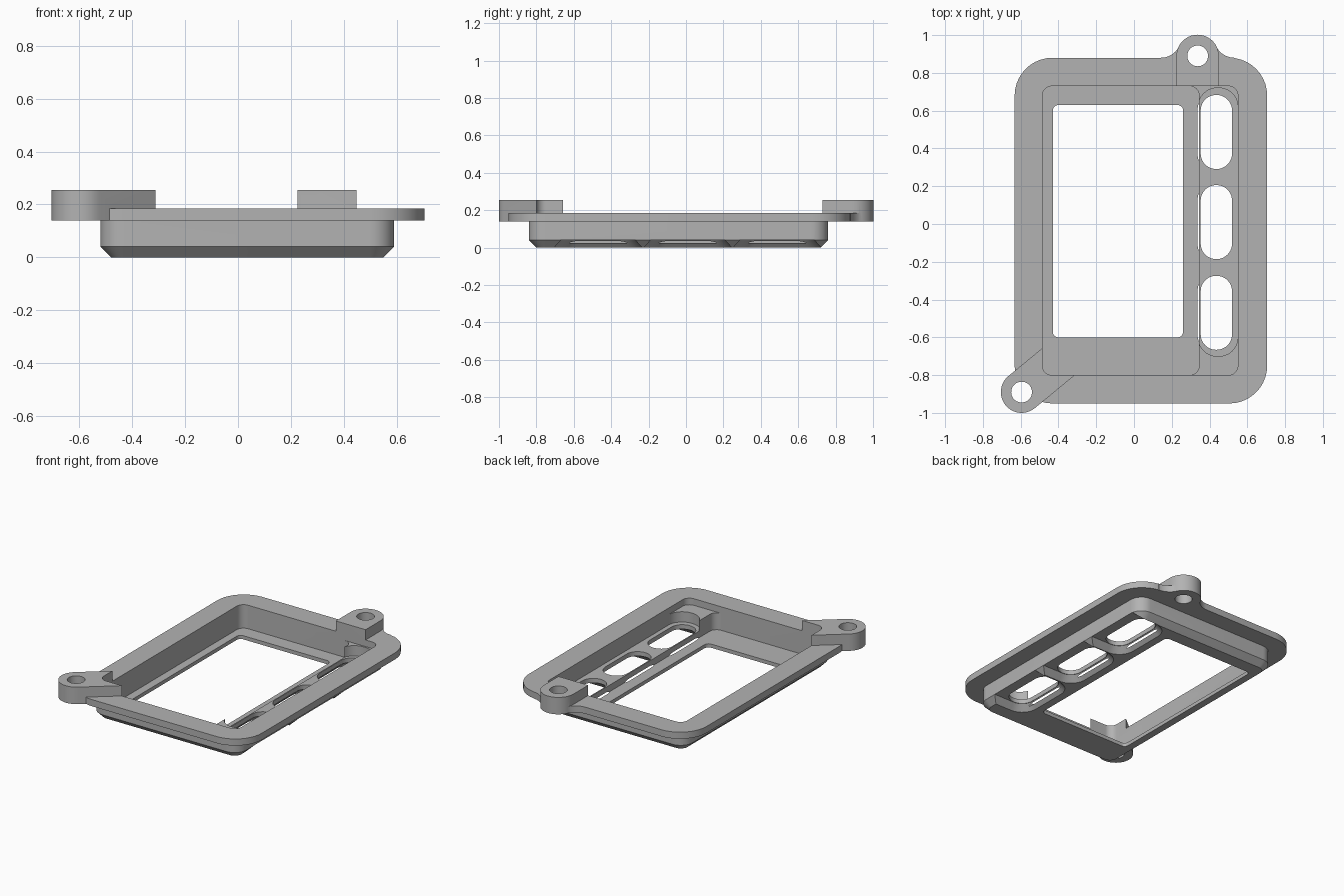
import bpy, bmesh, math

cube = bpy.data.objects.get("Cube")
if cube:
    bpy.data.objects.remove(cube, do_unlink=True)

grey = bpy.data.materials.new("plain grey")
grey.use_nodes = True
colour = (0.45, 0.45, 0.45, 1)
grey.diffuse_color = colour
grey.node_tree.nodes["Principled BSDF"].inputs["Base Color"].default_value = colour


def arc(cx, cy, r, a0, a1, n=10):
    step = math.radians(a1 - a0) / n
    return [(cx + r * math.cos(math.radians(a0) + i * step),
             cy + r * math.sin(math.radians(a0) + i * step)) for i in range(n + 1)]


def rounded(x0, x1, y0, y1, r):
    return (arc(x1 - r, y1 - r, r, 0, 90) + arc(x0 + r, y1 - r, r, 90, 180)
            + arc(x0 + r, y0 + r, r, 180, 270) + arc(x1 - r, y0 + r, r, 270, 360))


def circle(cx, cy, r):
    return arc(cx, cy, r, 0, 360, 40)[:-1]


def capsule(cx, cy, r, length, angle):
    # Half-round at the centre, a second one further along the angle
    ex = cx + length * math.cos(math.radians(angle))
    ey = cy + length * math.sin(math.radians(angle))
    return (arc(cx, cy, r, angle + 90, angle + 270, 20)
            + arc(ex, ey, r, angle - 90, angle + 90, 20))


def loft(name, *sections):
    # Solid through outlines of equal point count, given as (z, outline)
    bm = bmesh.new()
    rings = [[bm.verts.new((x, y, z)) for x, y in pts] for z, pts in sections]
    bm.faces.new(rings[0][::-1])
    bm.faces.new(rings[-1])
    count = len(rings[0])
    for low, high in zip(rings, rings[1:]):
        for i in range(count):
            j = (i + 1) % count
            bm.faces.new((low[i], low[j], high[j], high[i]))
    bmesh.ops.recalc_face_normals(bm, faces=bm.faces)
    mesh = bpy.data.meshes.new(name)
    bm.to_mesh(mesh)
    bm.free()
    obj = bpy.data.objects.new(name, mesh)
    obj.data.materials.append(grey)
    bpy.context.collection.objects.link(obj)
    return obj


def prism(name, pts, z0, z1):
    return loft(name, (z0, pts), (z1, pts))


def combine(target, tool, operation):
    mod = target.modifiers.new("combine", 'BOOLEAN')
    mod.operation = operation
    mod.solver = 'EXACT'
    mod.object = tool
    bpy.context.view_layer.objects.active = target
    bpy.ops.object.modifier_apply(modifier=mod.name)
    bpy.data.objects.remove(tool, do_unlink=True)


FLANGE_LOW, FLANGE_TOP, LUG_TOP = 0.14, 0.185, 0.255
BACK = (0.337, 0.89)
FRONT = (-0.595, -0.89)

# Tray body with chamfered lower edge
frame = loft("bezel_frame",
             (0, rounded(-0.48, 0.55, -0.80, 0.72, 0.05)),
             (0.04, rounded(-0.52, 0.59, -0.84, 0.76, 0.09)),
             (0.16, rounded(-0.52, 0.59, -0.84, 0.76, 0.09)))

# Flange around the rim
combine(frame, prism("flange", rounded(-0.632, 0.705, -0.95, 0.88, 0.2),
                     FLANGE_LOW, FLANGE_TOP), 'UNION')

# Curved web joining the back lug to the flange
half = 0.196
web = (arc(BACK[0] - half, 0.99, 0.11, -90, -27)
       + arc(BACK[0] + half, 0.99, 0.11, 207, 270)
       + [(BACK[0] + half, 0.8), (BACK[0] - half, 0.8)])
combine(frame, prism("lug_web", web, FLANGE_LOW, FLANGE_TOP), 'UNION')

# Screw lugs
combine(frame, prism("back_lug", capsule(*BACK, 0.112, 0.3, -90), FLANGE_LOW, LUG_TOP), 'UNION')
combine(frame, prism("front_lug", capsule(*FRONT, 0.11, 0.33, 39.5), FLANGE_LOW, LUG_TOP), 'UNION')

# Pockets: wide upper one, deep main one, side channel with round ends
cuts = [
    prism("upper_pocket", rounded(-0.485, 0.55, -0.80, 0.73, 0.05), FLANGE_LOW, 0.4),
    prism("main_pocket", rounded(-0.485, 0.345, -0.80, 0.73, 0.05), 0.025, 0.4),
    prism("side_channel", rounded(0.34, 0.55, -0.70, 0.72, 0.1), 0.07, 0.4),
    prism("window", rounded(-0.43, 0.26, -0.60, 0.63, 0.03), -0.1, 0.4),
]

# Side slots, flared underneath and open towards the outer edge
for y in (-0.47, 0.01, 0.487):
    cuts.append(prism("slot", rounded(0.353, 0.519, y - 0.196, y + 0.196, 0.082), -0.1, 0.4))
    cuts.append(loft("slot_flare",
                     (-0.01, rounded(0.305, 0.8, y - 0.244, y + 0.244, 0.12)),
                     (0.04, rounded(0.35, 0.8, y - 0.199, y + 0.199, 0.085))))

# Screw holes
for centre in (BACK, FRONT):
    cuts.append(prism("screw_hole", circle(*centre, 0.055), -0.1, 0.4))

for cutter in cuts:
    combine(frame, cutter, 'DIFFERENCE')

bpy.ops.object.select_all(action='DESELECT')
frame.select_set(True)
bpy.context.view_layer.objects.active = frame
bpy.ops.object.shade_smooth_by_angle(angle=math.radians(30))
